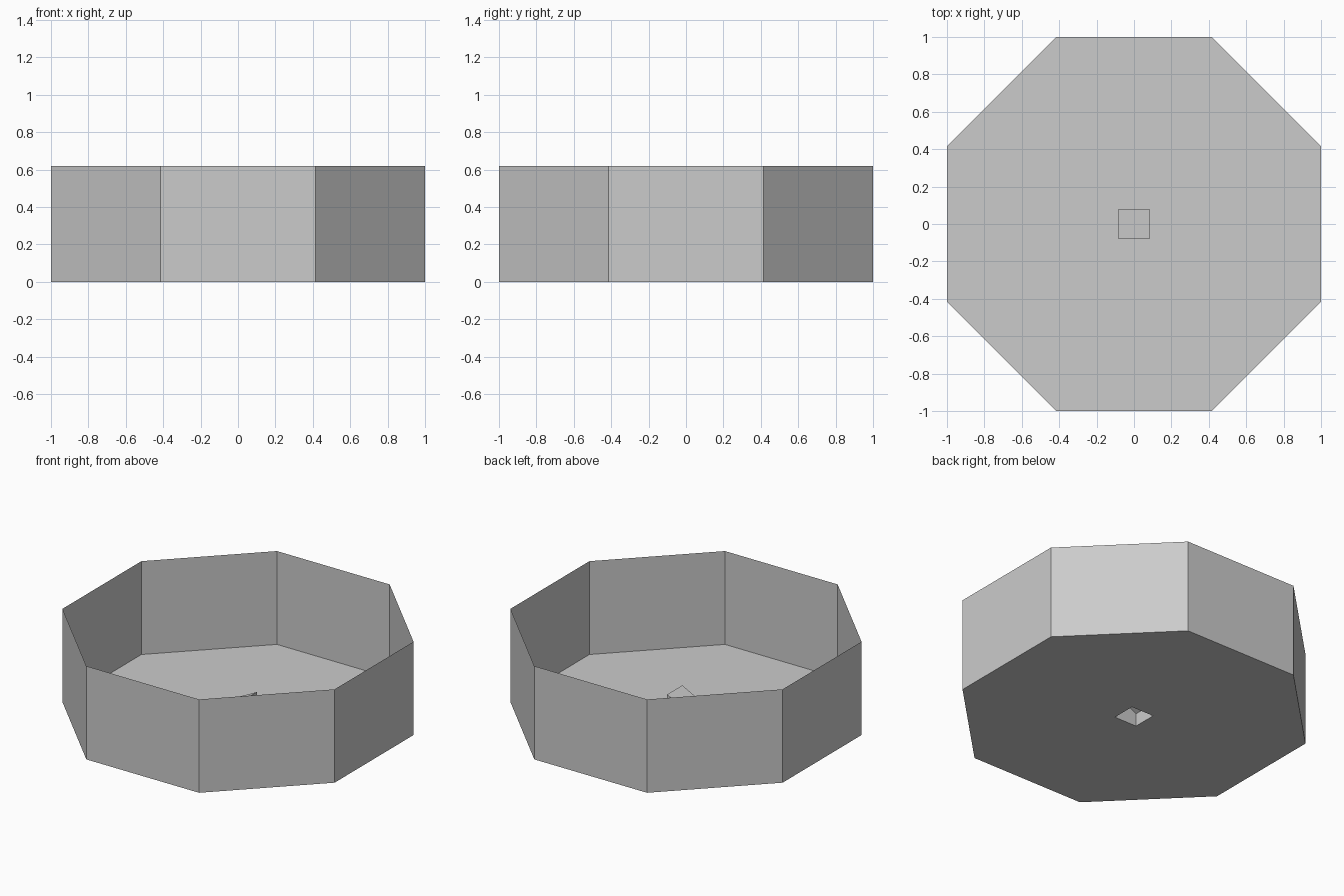
import bpy, bmesh, math

if "Cube" in bpy.data.objects:
    bpy.data.objects.remove(bpy.data.objects["Cube"])

HEIGHT = 0.62                            # wall height
RADIUS = 1 / math.cos(math.pi / 8)       # octagon with flat sides at +-1
HX, HY = 0.083, 0.08                     # half size of the square opening
LOW, HIGH = 0.085, 0.168                 # hood height at -x and +x

grey = bpy.data.materials.new("light grey")
grey.diffuse_color = (0.6, 0.6, 0.6, 1)
grey.use_nodes = True
grey.node_tree.nodes["Principled BSDF"].inputs["Base Color"].default_value = grey.diffuse_color


def make_object(name, bm):
    mesh = bpy.data.meshes.new(name)
    bm.to_mesh(mesh)
    bm.free()
    mesh.materials.append(grey)
    obj = bpy.data.objects.new(name, mesh)
    bpy.context.collection.objects.link(obj)


def ring(bm, sides, rx, ry, z):
    """Ring of vertices with flat sides facing the axes; z is a function of x."""
    verts = []
    for i in range(sides):
        a = 2 * math.pi * (i + 0.5) / sides
        x, y = rx * math.cos(a), ry * math.sin(a)
        verts.append(bm.verts.new((x, y, z(x))))
    return verts


def wall(bm, low, high):
    n = len(low)
    for i in range(n):
        j = (i + 1) % n
        bm.faces.new((low[i], low[j], high[j], high[i]))


def slope(x):
    return LOW + (HIGH - LOW) * (x + HX) / (2 * HX)


S = math.sqrt(2)

# Thin open octagonal wall
bm = bmesh.new()
wall(bm, ring(bm, 8, RADIUS, RADIUS, lambda x: 0),
     ring(bm, 8, RADIUS, RADIUS, lambda x: HEIGHT))
make_object("octagonal_wall", bm)

# Floor with a square opening: each hole side joins a flat and a half-corner fan
bm = bmesh.new()
outer = ring(bm, 8, RADIUS, RADIUS, lambda x: 0)
inner = ring(bm, 4, HX * S, HY * S, lambda x: 0)
for k in range(4):
    a, b = outer[2 * k], outer[2 * k + 1]
    c = outer[(2 * k + 2) % 8]
    bm.faces.new((inner[k], a, b))
    bm.faces.new((inner[k], b, c, inner[(k + 1) % 4]))
bmesh.ops.recalc_face_normals(bm, faces=bm.faces)
make_object("floor", bm)

# Small hood with a sloping top over the opening, open underneath
bm = bmesh.new()
top = ring(bm, 4, HX * S, HY * S, slope)
wall(bm, ring(bm, 4, HX * S, HY * S, lambda x: 0), top)
bm.faces.new(top)
make_object("sloped_hood", bm)
